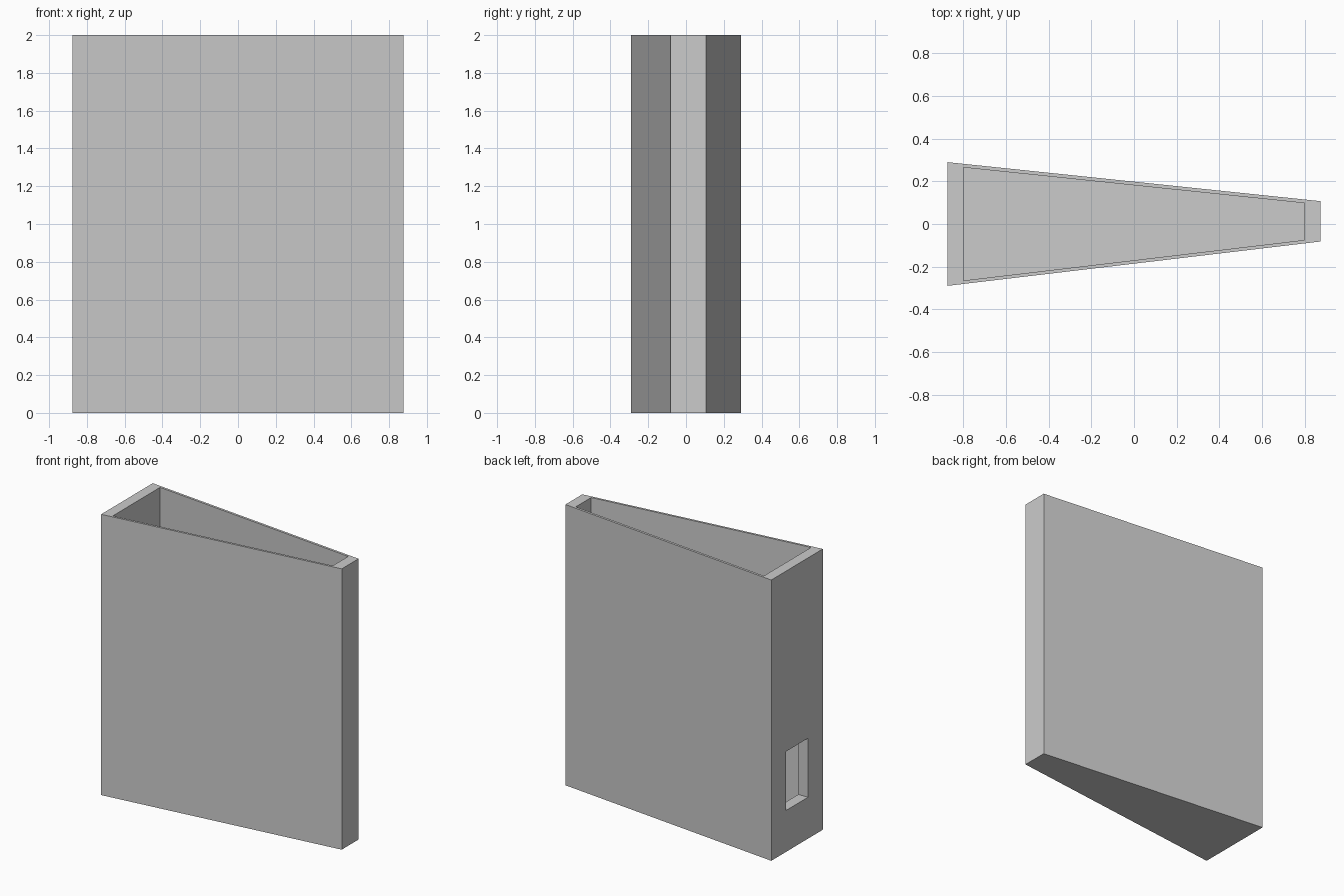
import bpy, bmesh

if "Cube" in bpy.data.objects:
    bpy.data.objects.remove(bpy.data.objects["Cube"])

OUTLINE = [(-0.875, -0.29), (0.875, -0.082), (0.875, 0.107), (-0.875, 0.29)]
INNER_SCALE = 0.914
FLOOR = 0.08


def prism(name, outline, z0, z1):
    """Extrude a plan outline from z0 to z1."""
    bm = bmesh.new()
    face = bm.faces.new([bm.verts.new((x, y, z0)) for x, y in outline])
    ext = bmesh.ops.extrude_face_region(bm, geom=[face])
    top = [v for v in ext["geom"] if isinstance(v, bmesh.types.BMVert)]
    bmesh.ops.translate(bm, verts=top, vec=(0, 0, z1 - z0))
    bmesh.ops.recalc_face_normals(bm, faces=bm.faces)
    mesh = bpy.data.meshes.new(name)
    bm.to_mesh(mesh)
    bm.free()
    obj = bpy.data.objects.new(name, mesh)
    bpy.context.collection.objects.link(obj)
    return obj


def cut(target, cutter):
    cutter.hide_render = True
    cutter.display_type = 'WIRE'
    mod = target.modifiers.new(cutter.name, 'BOOLEAN')
    mod.operation = 'DIFFERENCE'
    mod.solver = 'EXACT'
    mod.object = cutter


# Tapered holder body
body = prism("tapered_holder", OUTLINE, 0, 2)

# Open-topped cavity, leaving thin walls and a floor
inner = [(x * INNER_SCALE, y * INNER_SCALE) for x, y in OUTLINE]
cut(body, prism("cavity_cutter", inner, FLOOR, 2.2))

# Rectangular window through the wide end wall
window = [(-1.0, -0.123), (-0.7, -0.123), (-0.7, 0.123), (-1.0, 0.123)]
cut(body, prism("window_cutter", window, 0.295, 0.715))
